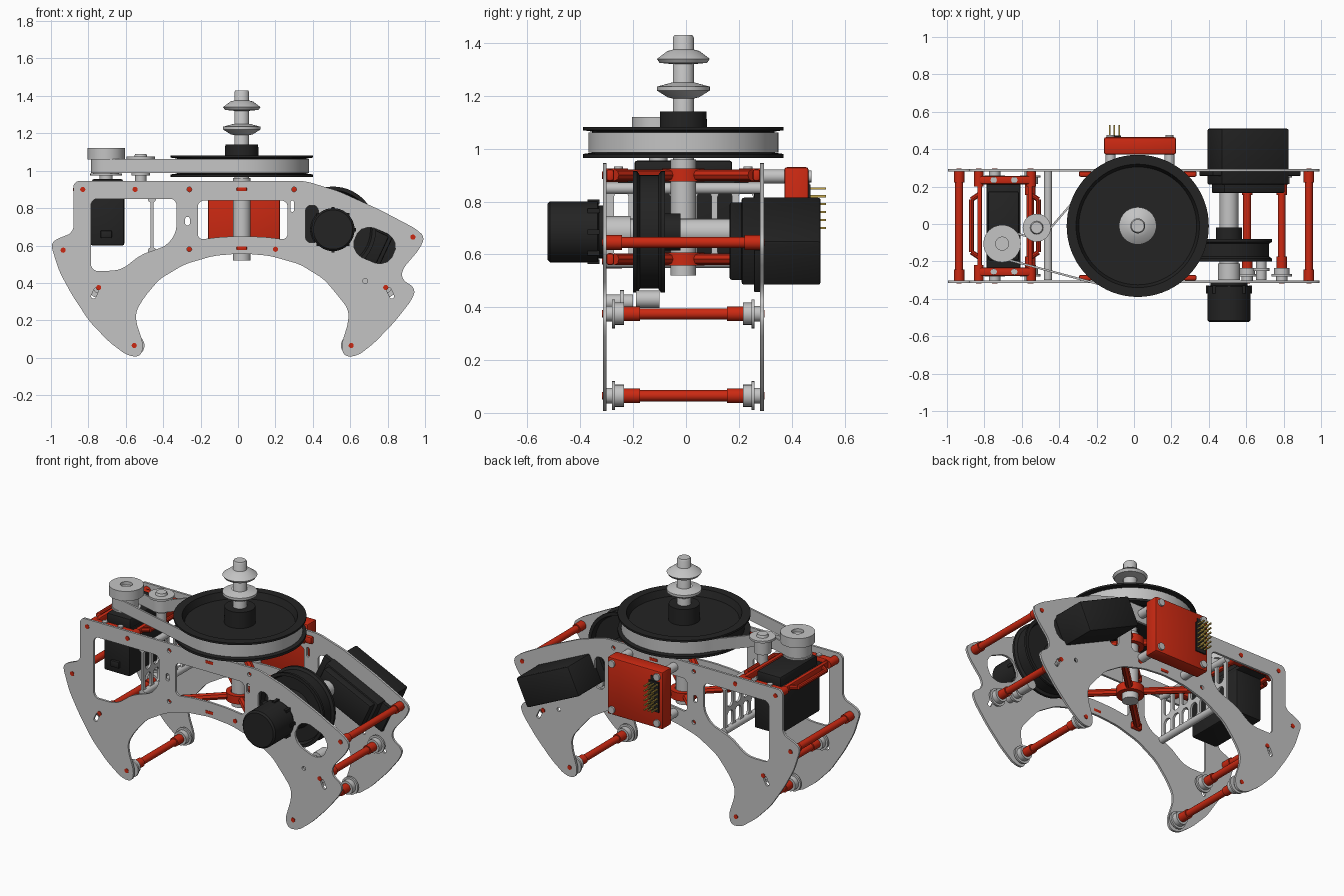
import bpy, bmesh
from math import pi, sin, cos, radians
from mathutils import Matrix, Vector

if "Cube" in bpy.data.objects:
    bpy.data.objects.remove(bpy.data.objects["Cube"])


def material(name, rgb):
    m = bpy.data.materials.new(name)
    m.use_nodes = True
    m.diffuse_color = (*rgb, 1)
    m.node_tree.nodes["Principled BSDF"].inputs["Base Color"].default_value = (*rgb, 1)
    return m


GREY = material("light grey", (0.55, 0.55, 0.55))
BLACK = material("black", (0.017, 0.017, 0.017))
RED = material("red", (0.6, 0.022, 0.006))
GOLD = material("gold", (0.55, 0.38, 0.07))
YC = -0.01  # middle plane between the two side plates


def finish(ob, mat):
    ob.data.materials.clear()
    ob.data.materials.append(mat)
    bpy.ops.object.select_all(action="DESELECT")
    ob.select_set(True)
    bpy.context.view_layer.objects.active = ob
    bpy.ops.object.shade_smooth_by_angle(angle=radians(32))
    return ob


def from_bmesh(name, bm, mat):
    bmesh.ops.recalc_face_normals(bm, faces=bm.faces)
    me = bpy.data.meshes.new(name)
    bm.to_mesh(me)
    bm.free()
    ob = bpy.data.objects.new(name, me)
    bpy.context.collection.objects.link(ob)
    return finish(ob, mat)


def lathe(name, profile, loc, mat, axis="z", closed=False, steps=40):
    """Spin (radius, height) points about the z or y axis."""
    bm = bmesh.new()
    vs = [bm.verts.new((r, 0, h)) for r, h in profile]
    pairs = list(zip(vs, vs[1:])) + ([(vs[-1], vs[0])] if closed else [])
    es = [bm.edges.new(p) for p in pairs]
    bmesh.ops.spin(bm, geom=vs + es, cent=(0, 0, 0), axis=(0, 0, 1), angle=2 * pi, steps=steps)
    bmesh.ops.remove_doubles(bm, verts=bm.verts, dist=1e-5)
    turn = Matrix.Rotation(-pi / 2, 4, "X") if axis == "y" else Matrix()
    bm.transform(Matrix.Translation(loc) @ turn)
    return from_bmesh(name, bm, mat)


def rod(name, a, b, r, mat, steps=20):
    """Cylinder between two points."""
    a, b = Vector(a), Vector(b)
    bm = bmesh.new()
    bmesh.ops.create_cone(bm, cap_ends=True, segments=steps, radius1=r, radius2=r, depth=(b - a).length)
    spin = (b - a).to_track_quat("Z", "Y").to_matrix().to_4x4()
    bm.transform(Matrix.Translation((a + b) / 2) @ spin)
    return from_bmesh(name, bm, mat)


def box(name, centre, size, mat, tilt=0, bevel=0.01):
    bm = bmesh.new()
    bmesh.ops.create_cube(bm, size=1)
    bm.transform(Matrix.Diagonal((*size, 1)))
    if bevel:
        bmesh.ops.bevel(bm, geom=bm.edges[:], offset=bevel, segments=2, affect="EDGES", profile=0.5)
    bm.transform(Matrix.Translation(centre) @ Matrix.Rotation(radians(tilt), 4, "Y"))
    return from_bmesh(name, bm, mat)


def rounded(pts, cut=0.02):
    """Trim polygon corners twice, for soft corners on straight edges."""
    for c in (cut, cut * 0.35):
        out = []
        for p, q in zip(pts, pts[1:] + pts[:1]):
            p, q = Vector(p), Vector(q)
            t = min(0.25, c / max((q - p).length, 1e-6))
            out += [p.lerp(q, t), q.lerp(p, t)]
        pts = out
    return pts


def circle(x, y, r, n=14):
    return [(x + r * cos(2 * pi * i / n), y + r * sin(2 * pi * i / n)) for i in range(n)]


def slot(x, y, w, h, tilt=0):
    c, s = cos(radians(tilt)), sin(radians(tilt))
    corners = [(-w / 2, -h / 2), (w / 2, -h / 2), (w / 2, h / 2), (-w / 2, h / 2)]
    return rounded([(x + u * c - v * s, y + u * s + v * c) for u, v in corners], min(w, h) * 0.3)


def sheet(name, loops, thick, matrix, mat):
    """Flat plate: first loop is the outline, the rest are holes."""
    cu = bpy.data.curves.new(name, "CURVE")
    cu.dimensions, cu.fill_mode, cu.extrude = "2D", "BOTH", thick / 2
    for loop in loops:
        sp = cu.splines.new("POLY")
        sp.points.add(len(loop) - 1)
        for pt, p in zip(sp.points, loop):
            pt.co = (p[0], p[1], 0, 1)
        sp.use_cyclic_u = True
    ob = bpy.data.objects.new(name, cu)
    bpy.context.collection.objects.link(ob)
    ob.matrix_world = matrix
    bpy.ops.object.select_all(action="DESELECT")
    ob.select_set(True)
    bpy.context.view_layer.objects.active = ob
    bpy.ops.object.convert(target="MESH")
    return finish(bpy.context.view_layer.objects.active, mat)


# Side plates with claw-like legs
outline = [(-.88, .945), (.36, .945), (.54, .89), (.76, .79), (.95, .69), (1, .645), (.97, .58), (.88, .475),
           (.875, .42), (.95, .37), (.93, .31), (.84, .195), (.73, .08), (.64, .01), (.57, .005), (.55, .06),
           (.59, .19), (.59, .26), (.54, .325), (.46, .42), (.33, .5), (.17, .545), (.02, .558),
           (-.13, .545), (-.285, .5), (-.42, .42), (-.5, .325), (-.545, .25), (-.545, .19), (-.505, .07),
           (-.52, .005), (-.59, .01), (-.69, .085), (-.795, .195), (-.89, .34), (-.955, .46), (-1, .6),
           (-.98, .63), (-.88, .67)]
left_window = [(-.785, .85), (-.33, .85), (-.33, .67), (-.38, .6), (-.52, .55), (-.61, .48), (-.66, .465), (-.785, .465)]
centre_window = [(-.215, .84), (.265, .84), (.265, .63), (.15, .645), (.02, .65), (-.1, .645), (-.215, .63)]
holes = [rounded(left_window), rounded(centre_window), slot(.395, .715, .07, .2), slot(.73, .6, .22, .17, -23),
         slot(.29, .81, .02, .06), slot(-.27, .73, .025, .045), slot(-.765, .345, .025, .06, -25),
         slot(.815, .345, .025, .06, 25)]
holes += [circle(x, z, .013) for x, z in ((-.26, .9), (.3, .9), (-.26, .58), (.68, .41))]
for label, y in (("front", -.308), ("back", .288)):
    turn = Matrix.Translation((0, y, 0)) @ Matrix.Rotation(pi / 2, 4, "X")
    sheet(label + "_side_plate", [rounded(outline)] + holes, .014, turn, GREY)

# Screw heads showing on both plates
screws = [(-.83, .9), (-.55, .9), (-.935, .575), (-.555, .065), (-.745, .375), (.79, .375), (.605, .065),
          (.935, .645), (.2, .58)]
for x, z in screws:
    for y in (-.309, .289):
        rod("screw", (x, y - .009, z), (x, y + .009, z), .014, RED, 12)
for z in (.9, .585):
    for y in (-.309, .289):
        box("brace_tab", (.02, y, z), (.055, .018, .02), RED, bevel=.004)

# Cross rods, plain ones and ones with rollers
for x, z, roller in ((-.935, .575, 0), (.935, .645, 0), (-.555, .065, 1), (.605, .065, 1), (-.745, .375, 1), (.79, .375, 1)):
    end = .225 if roller else .292
    rod("cross_rod", (x, YC - end, z), (x, YC + end, z), .021, RED)
    for s in (-1, 1):
        rod("rod_collar", (x, YC + s * (end - .06), z), (x, YC + s * end, z), .028, RED)
        if roller:
            rod("roller", (x, YC + s * .225, z), (x, YC + s * .262, z), .042, GREY)
            rod("roller_flange", (x, YC + s * .258, z), (x, YC + s * .27, z), .055, GREY, 28)
            rod("roller_spacer", (x, YC + s * .27, z), (x, YC + s * .292, z), .03, GREY)
rod("guide_roller", (.68, -.3, .42), (.68, -.2, .42), .028, GREY)
rod("guide_roller_flange", (.68, -.25, .42), (.68, -.235, .42), .045, GREY)
rod("guide_roller_end", (.68, -.19, .43), (.68, -.1, .43), .033, GREY)

# Spider braces holding the main shaft
for z in (.9, .582):
    lathe("brace_hub", [(.052, -.025), (.08, -.025), (.08, .025), (.052, .025)], (.02, YC, z), RED, closed=True)
    for sx in (-1, 1):
        for sy in (-1, 1):
            rod("brace_arm", (.02 + sx * .05, YC + sy * .05, z), (.02 + sx * .27, YC + sy * .26, z), .022, RED, 8)
            box("brace_foot", (.02 + sx * .28, YC + sy * .277, z), (.07, .03, .045), RED)

# Main shaft with cone collars
lathe("main_shaft", [(0, .52), (.048, .52), (.048, .96), (.04, .96), (.04, 1.42), (.034, 1.43), (0, 1.43)], (.02, YC, 0), GREY)
lathe("lower_cone_collar", [(.04, 1.19), (.06, 1.195), (.1, 1.22), (.1, 1.235), (.045, 1.25)], (.02, YC, 0), GREY)
lathe("upper_cone_collar", [(.04, 1.32), (.09, 1.325), (.1, 1.34), (.06, 1.37), (.04, 1.375)], (.02, YC, 0), GREY)

# Large horizontal pulley
lathe("large_pulley", [(.05, .985), (.31, .985), (.33, .965), (.38, .965), (.38, .98), (.345, .985), (.345, 1.065),
                       (.38, 1.07), (.38, 1.082), (.33, 1.082), (.315, 1.04), (.09, 1.04), (.088, 1.14), (.04, 1.14)],
      (.02, YC, 0), BLACK, steps=72)

# Drive pulley and idler
lathe("drive_pulley", [(0, .95), (.035, .95), (.035, .975), (.085, .975), (.085, .985), (.07, .985), (.07, 1.06),
                       (.1, 1.06), (.1, 1.12), (.035, 1.12), (.035, 1.1), (0, 1.1)], (-.705, -.105, 0), GREY)
lathe("belt_idler", [(0, .87), (.03, .87), (.03, .975), (.05, .975), (.05, 1.06), (.075, 1.062), (.075, 1.075),
                     (.035, 1.075), (.03, 1.09), (0, 1.09)], (-.52, -.02, 0), GREY)


def arc(cx, cy, r, a0, a1, n):
    return [(cx + r * cos(radians(a0 + (a1 - a0) * i / n)), cy + r * sin(radians(a0 + (a1 - a0) * i / n))) for i in range(n + 1)]


# Belt: outer loop with an inner loop as its hole
def belt_path(d):
    return (arc(.02, YC, .353 + d, -104, 152, 56) + arc(-.52, -.02, .06 - d, -28, -115, 6)
            + arc(-.705, -.105, .074 + d, 60, 256, 18))


sheet("drive_belt", [belt_path(.007), belt_path(-.004)], .075, Matrix.Translation((0, 0, 1.024)), GREY)

# Left-end actuator in its red bracket
box("pulley_actuator", (-.698, YC, .74), (.18, .4, .28), BLACK)
box("pulley_actuator_flange", (-.698, YC, .885), (.18, .5, .025), BLACK, bevel=.004)
box("pulley_actuator_cap", (-.698, YC, .92), (.165, .37, .07), BLACK)
box("pulley_actuator_plug", (-.705, YC - .2, .66), (.06, .03, .04), BLACK, bevel=.005)
for s in (-1, 1):
    y = YC + s * .245
    box("bracket_bar", (-.69, y, .9), (.31, .045, .05), RED)
    for x in (-.83, -.55):
        rod("bracket_post", (x, YC + s * .21, .9), (x, YC + s * .292, .9), .026, RED)
    for x in (-.75, -.64):
        rod("bracket_screw", (x, y, .92), (x, y, .932), .017, GREY, 12)
    x = -.69 + s * .135
    box("bracket_rail", (x, YC, .9), (.025, .46, .04), RED, bevel=.006)
    path = [(x, YC - .17, .9), (x + s * .045, YC - .14, .9), (x + s * .045, YC + .14, .9), (x, YC + .17, .9)]
    for a, b in zip(path, path[1:]):
        rod("bracket_handle", a, b, .014, RED, 10)

# Slotted spacer panel
panel = [[(-.3, .55), (.28, .55), (.28, .87), (-.3, .87)]]
panel += [slot(-.245 + i * .0785, z, .055, h) for i in range(7) for z, h in ((.775, .13), (.635, .1))]
sheet("spacer_panel", panel, .014, Matrix.Translation((-.46, 0, 0)) @ Matrix.Rotation(pi / 2, 4, "Z") @ Matrix.Rotation(pi / 2, 4, "X"), GREY)
for z in (.57, .85):
    rod("panel_rod", (-.46, -.3, z), (-.46, .28, z), .022, GREY, 14)

# Right-end motor, vertical wheel and actuator on one axle
lathe("motor", [(0, -.525), (.105, -.525), (.115, -.515), (.115, -.335), (.1, -.33), (.1, -.315), (0, -.315)], (.508, 0, .685), BLACK, "y")
for i in range(8):
    a = i * pi / 4
    box("motor_vent_rib", (.508 + .113 * cos(a), -.35, .685 + .113 * sin(a)), (.018, .045, .018), BLACK, bevel=0)
rod("motor_mount", (.508, -.3, .685), (.508, -.21, .685), .06, GREY)
rod("wheel_axle", (.508, -.22, .685), (.508, .2, .685), .05, GREY, 28)
lathe("wheel", [(.04, -.19), (.1, -.19), (.12, -.17), (.2, -.17), (.21, -.2), (.23, -.2), (.23, -.185), (.215, -.175),
                (.215, -.105), (.23, -.095), (.23, -.08), (.21, -.08), (.2, -.11), (.07, -.11), (.07, -.02), (.04, -.02)],
      (.508, 0, .685), BLACK, "y", True, 56)
box("wheel_actuator", (.61, .36, .65), (.4, .3, .185), BLACK, 25)
box("wheel_actuator_flange", (.62, .27, .645), (.52, .025, .175), BLACK, 25, .004)
box("wheel_actuator_cap", (.61, .2, .65), (.36, .07, .165), BLACK, 25)

# Control box on the back plate with screws and header pins
box("control_box", (.032, .418, .75), (.385, .092, .36), RED)
box("control_box_port", (-.1, .463, .87), (.04, .008, .05), BLACK, bevel=0)
box("pin_header", (-.105, .465, .77), (.07, .014, .19), BLACK, bevel=0)
for x in (-.125, .19):
    for z in (.605, .895):
        rod("control_box_standoff", (x, .29, z), (x, .375, z), .027, GREY)
        rod("control_box_screw", (x, .46, z), (x, .476, z), .022, GREY, 16)
for x in (-.13, -.105, -.08):
    for i in range(6):
        box("header_pin", (x, .49, .7 + i * .03), (.008, .08, .008), GOLD, bevel=0)
